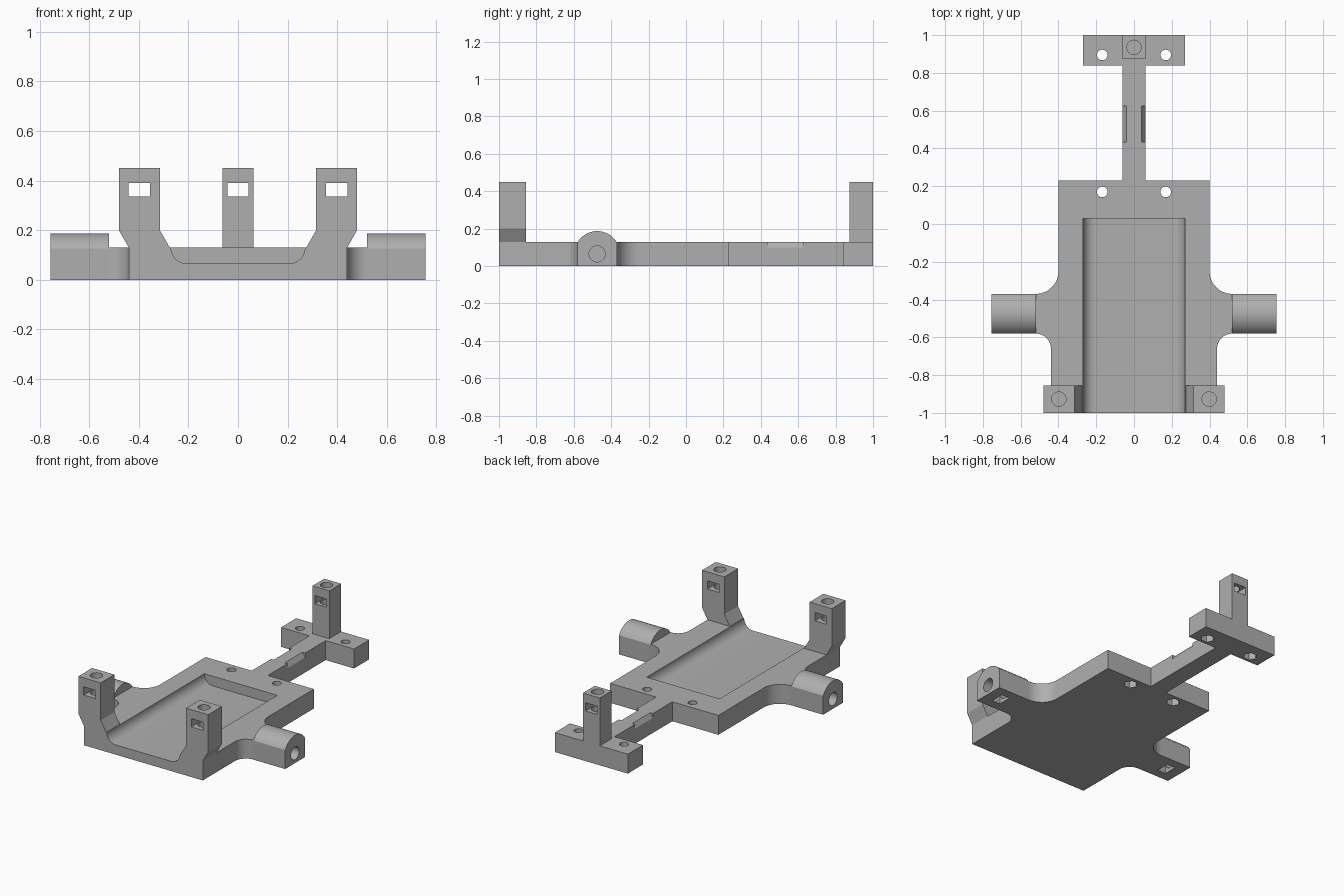
import bpy
import bmesh
from math import sin, cos, acos, degrees, radians

if "Cube" in bpy.data.objects:
    bpy.data.objects.remove(bpy.data.objects["Cube"], do_unlink=True)

grey = bpy.data.materials.new("plain grey")
grey.use_nodes = True
colour = (0.43, 0.43, 0.43, 1)
grey.diffuse_color = colour
grey.node_tree.nodes["Principled BSDF"].inputs["Base Color"].default_value = colour


def arc(cx, cy, r, start, end, n=12):
    angles = [radians(start + (end - start) * i / n) for i in range(n + 1)]
    return [(cx + r * cos(a), cy + r * sin(a)) for a in angles]


def circle(cx, cy, r, n=32):
    return arc(cx, cy, r, 0, 360, n)[:-1]


def rect(x0, x1, y0, y1):
    return [(x0, y0), (x1, y0), (x1, y1), (x0, y1)]


def mirrored(half):
    return half + [(-x, y) for x, y in reversed(half)]


def flip(points, side):
    return [(side * x, y) for x, y in points]


def prism(name, points, axis, lo, hi):
    """Extrude a closed profile along one axis."""
    place = {"x": lambda a, b, t: (t, a, b),
             "y": lambda a, b, t: (a, t, b),
             "z": lambda a, b, t: (a, b, t)}[axis]
    bm = bmesh.new()
    bottom = [bm.verts.new(place(a, b, lo)) for a, b in points]
    top = [bm.verts.new(place(a, b, hi)) for a, b in points]
    bm.faces.new(bottom)
    bm.faces.new(top)
    for i in range(len(points)):
        j = (i + 1) % len(points)
        bm.faces.new((bottom[i], bottom[j], top[j], top[i]))
    bmesh.ops.recalc_face_normals(bm, faces=bm.faces)
    mesh = bpy.data.meshes.new(name)
    bm.to_mesh(mesh)
    bm.free()
    mesh.materials.append(grey)
    obj = bpy.data.objects.new(name, mesh)
    bpy.context.collection.objects.link(obj)
    return obj


def cut(obj, cutters):
    """Subtract the cutters, then discard them."""
    for cutter in cutters:
        cutter.hide_render = True
        mod = obj.modifiers.new("cut", "BOOLEAN")
        mod.operation = "DIFFERENCE"
        mod.solver = "EXACT"
        mod.object = cutter
    graph = bpy.context.evaluated_depsgraph_get()
    mesh = bpy.data.meshes.new_from_object(obj.evaluated_get(graph))
    obj.modifiers.clear()
    obj.data = mesh
    for cutter in cutters:
        bpy.data.objects.remove(cutter, do_unlink=True)


THICK = 0.13
POST_TOP = 0.45
parts = []

# Base plate, stem and rear crossbar in one outline
outline = [(0.27, 1), (0.27, 0.84), (0.06, 0.84), (0.06, 0.23), (0.4, 0.23)]
outline += arc(0.52, -0.25, 0.12, 180, 270)
outline += arc(0.52, -0.66, 0.08, 90, 180)
outline += [(0.44, -1)]
base = prism("base_plate", mirrored(outline), "z", 0, THICK)

# Tray pocket with rounded lower sides, open to the front
tray = [(0.27, 0.2)] + arc(0.205, THICK, 0.065, 0, -90)
cutters = [prism("tray_cutter", mirrored(tray), "y", -1.1, 0.03)]

# Screw holes with hexagonal nut pockets beneath, and stem notches
for side in (1, -1):
    for y in (0.895, 0.17):
        x = 0.168 * side
        cutters.append(prism("screw_cutter", circle(x, y, 0.028), "z", -0.1, 0.3))
        cutters.append(prism("nut_cutter", circle(x, y, 0.042, 6), "z", -0.1, 0.05))
    notch = flip([(0.0333, 0.14), (0.0667, 0.09), (0.09, 0.14)], side)
    cutters.append(prism("notch_cutter", notch, "y", 0.435, 0.625))
cut(base, cutters)
parts.append(base)


def drill_post(post, x, y):
    """Blind screw hole from above and a nut window from front to back."""
    window = rect(x - 0.043, x + 0.043, 0.335, 0.39)
    cut(post, [prism("hole_cutter", circle(x, y, 0.038), "z", 0.26, 0.6),
               prism("window_cutter", window, "y", y - 0.2, y + 0.2)])
    parts.append(post)


# Rear post
rear = prism("rear_post", rect(-0.0625, 0.0625, THICK, POST_TOP), "y", 0.875, 1)
drill_post(rear, 0, 0.935)

for side, label in ((1, "left"), (-1, "right")):
    # Front post, leaning outward at its foot
    profile = [(0.275, THICK), (0.44, THICK), (0.48, 0.2), (0.48, POST_TOP),
               (0.315, POST_TOP), (0.315, 0.2)]
    post = prism(label + "_front_post", flip(profile, side), "y", -1, -0.855)
    drill_post(post, side * 0.398, -0.927)

    # Side lug with a domed top, an axle hole and a nut slot from below
    y, z, r, half = -0.475, 0.065, 0.122, 0.105
    edge = degrees(acos(half / r))
    dome = [(y - half, 0), (y + half, 0)] + arc(y, z, r, edge, 180 - edge, 24)
    lug = prism(label + "_lug", dome, "x", side * 0.52, side * 0.755)
    slot = rect(y - 0.045, y + 0.045, -0.1, 0.11)
    cut(lug, [prism("axle_cutter", circle(y, z, 0.043), "x", side * 0.56, side * 0.9),
              prism("slot_cutter", slot, "x", side * 0.625, side * 0.685)])
    parts.append(lug)

# Smooth the round surfaces and keep the edges sharp
bpy.ops.object.select_all(action="DESELECT")
for part in parts:
    part.select_set(True)
bpy.context.view_layer.objects.active = base
bpy.ops.object.shade_smooth_by_angle(angle=radians(25))
